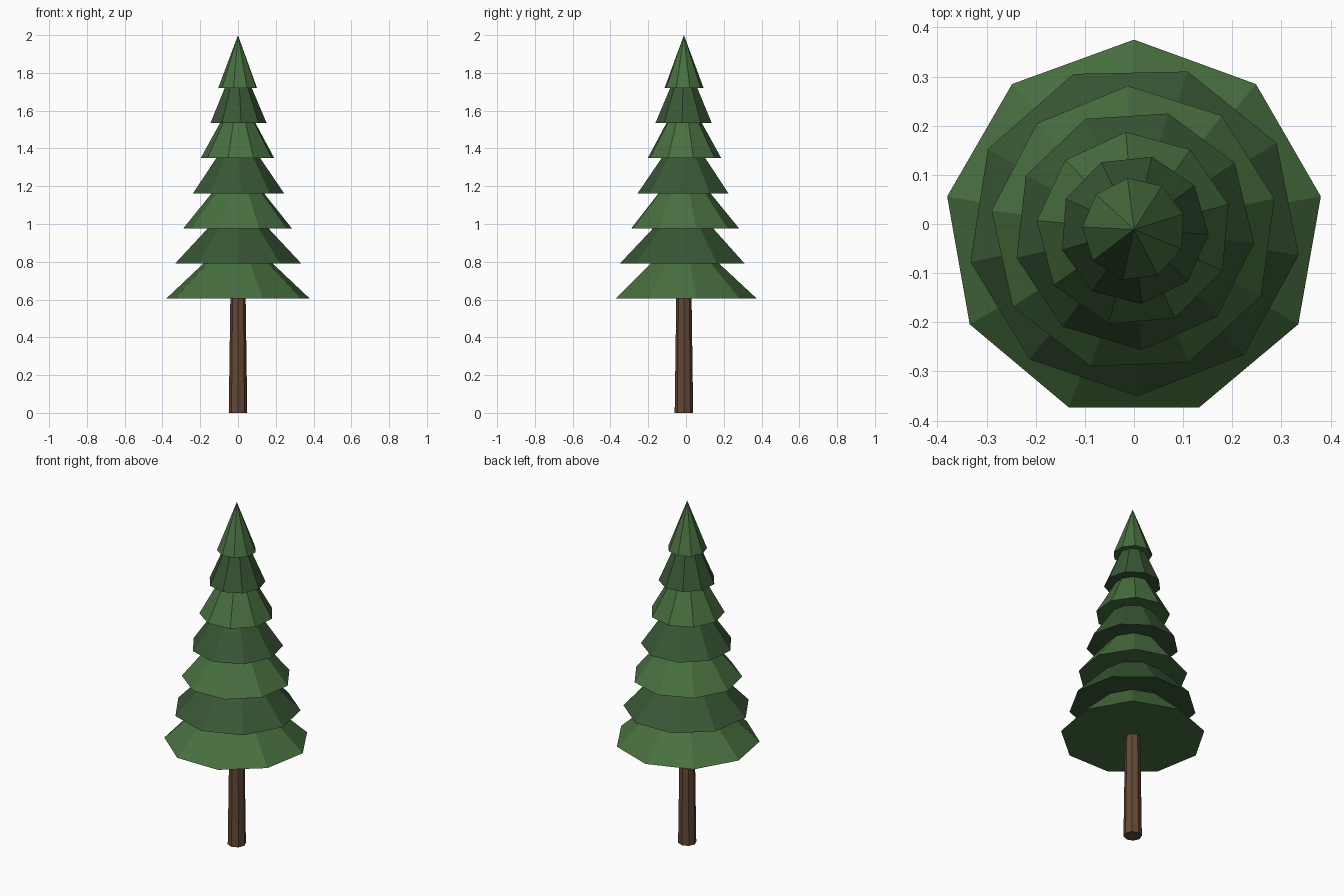
import bpy
from math import radians

if "Cube" in bpy.data.objects:
    bpy.data.objects.remove(bpy.data.objects["Cube"])

CY = -0.011  # trunk axis, offset so the bounding box is centred


def material(name, rgb):
    m = bpy.data.materials.new(name)
    m.diffuse_color = (*rgb, 1)
    m.use_nodes = True
    m.node_tree.nodes["Principled BSDF"].inputs["Base Color"].default_value = m.diffuse_color
    return m


def frustum(name, sides, r1, r2, z, height, angle, mat):
    """Flat-shaded cone or frustum whose first corner sits at the given angle from +x."""
    bpy.ops.mesh.primitive_cone_add(vertices=sides, radius1=r1, radius2=r2, depth=height,
                                    location=(0, CY, z + height / 2),
                                    rotation=(0, 0, radians(angle - 90)))
    ob = bpy.context.object
    ob.name = name
    ob.data.materials.append(mat)
    return ob


bark = material("bark", (0.13, 0.065, 0.035))
light_green = material("light_needles", (0.065, 0.16, 0.05))
dark_green = material("dark_needles", (0.04, 0.095, 0.035))

# Trunk, slightly tapered and pushed into the lowest tier
frustum("trunk", 8, 0.049, 0.04, 0, 0.65, 0, bark)

# Seven nine-sided foliage tiers, each smaller and twisted against the one below
TIERS = 7
for i in range(TIERS):
    r = 0.386 - 0.0468 * i
    top = 0 if i == TIERS - 1 else r * 0.22
    frustum(f"foliage_tier_{i + 1}", 9, r, top, 0.605 + 0.1858 * i, 0.28,
            90 + 21.2 * i, dark_green if i % 2 else light_green)
